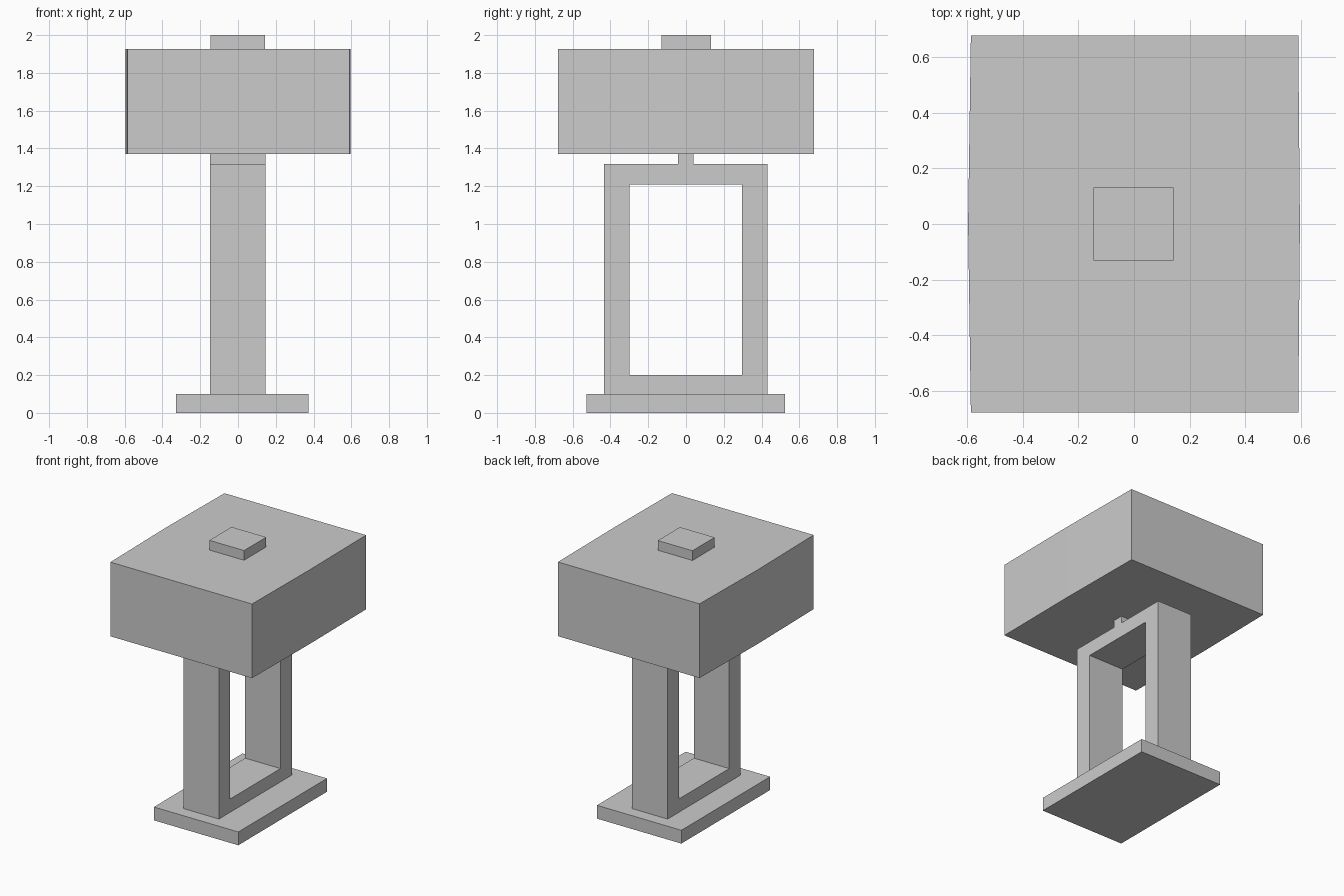
import bpy, bmesh
from mathutils import Vector

if "Cube" in bpy.data.objects:
    bpy.data.objects.remove(bpy.data.objects["Cube"])


def rect(a0, a1, b0, b1):
    return [(a0, b0), (a1, b0), (a1, b1), (a0, b1)]


def prism(name, loops, place, push):
    """Fill closed outlines (later ones are holes) and extrude them along push."""
    bm = bmesh.new()
    for loop in loops:
        vs = [bm.verts.new(place(a, b)) for a, b in loop]
        for i, v in enumerate(vs):
            bm.edges.new((v, vs[(i + 1) % len(vs)]))
    bmesh.ops.triangle_fill(bm, edges=bm.edges[:], use_beauty=True)
    ext = bmesh.ops.extrude_face_region(bm, geom=bm.faces[:], use_keep_orig=True)
    moved = [g for g in ext["geom"] if isinstance(g, bmesh.types.BMVert)]
    bmesh.ops.translate(bm, verts=moved, vec=Vector(push))
    bmesh.ops.recalc_face_normals(bm, faces=bm.faces[:])
    me = bpy.data.meshes.new(name)
    bm.to_mesh(me)
    bm.free()
    ob = bpy.data.objects.new(name, me)
    bpy.context.collection.objects.link(ob)
    return ob


def slab(name, outline, z0, z1):
    return prism(name, [outline], lambda x, y: (x, y, z0), (0, 0, z1 - z0))


# Foot plate, slightly off centre in x
slab("base", rect(-0.329, 0.372, -0.528, 0.525), 0, 0.10)

# Open rectangular frame with the narrow neck on top, one extruded profile
x0, x1 = -0.149, 0.145
outer = [(-0.433, 0.10), (0.431, 0.10), (0.431, 1.317), (0.04, 1.317),
         (0.04, 1.37), (-0.042, 1.37), (-0.042, 1.317), (-0.433, 1.317)]
hole = rect(-0.30, 0.297, 0.20, 1.21)
prism("stand_frame", [outer, hole], lambda y, z: (x0, y, z), (x1 - x0, 0, 0))

# Shade block with faintly bowed sides
shade = [(-0.586, -0.677), (0.590, -0.677), (0.596, 0),
         (0.590, 0.677), (-0.586, 0.677), (-0.596, 0)]
slab("shade", shade, 1.37, 1.927)

# Square cap
slab("top_cap", rect(-0.146, 0.142, -0.131, 0.132), 1.927, 2.0)
